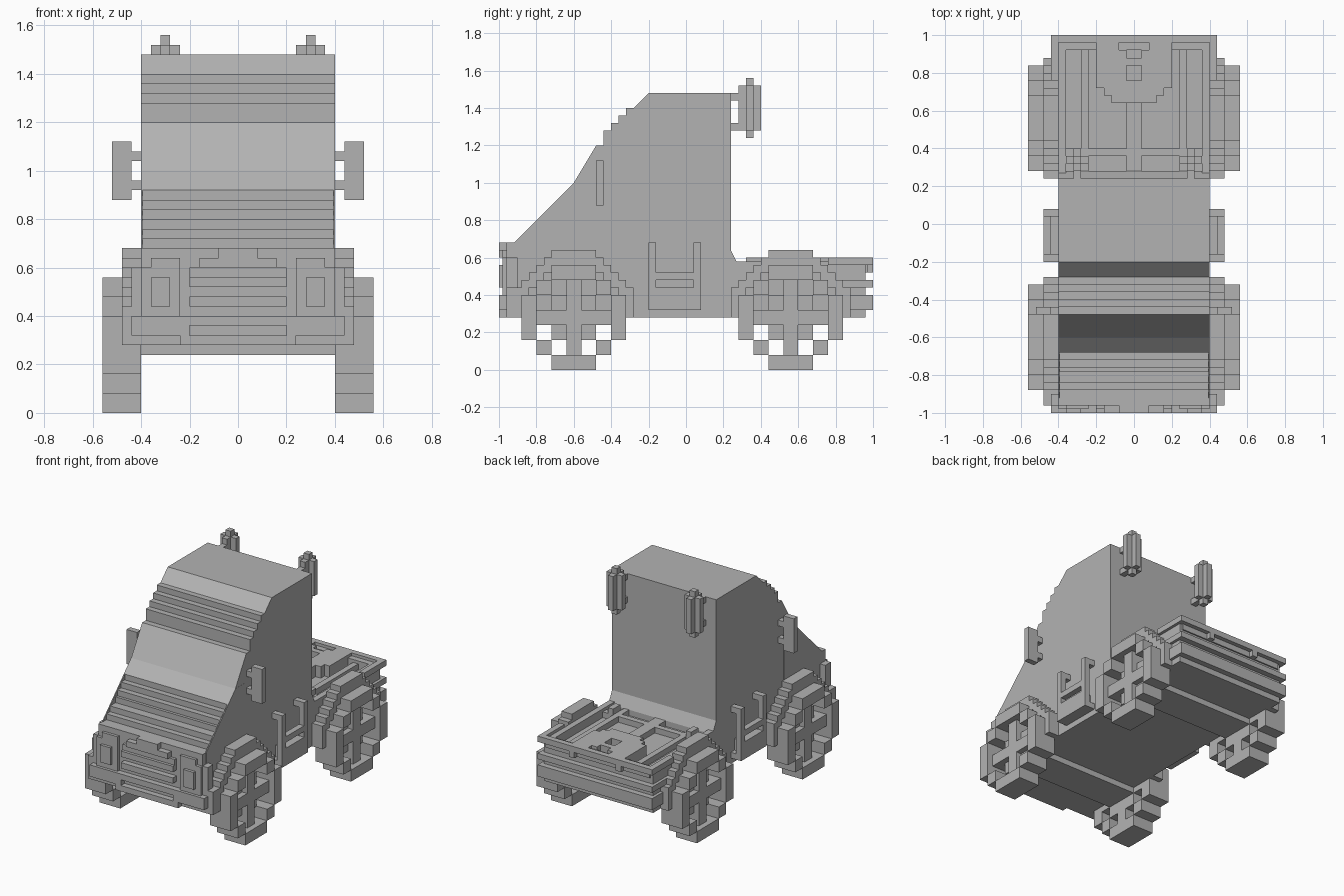
import bpy
import bmesh

if "Cube" in bpy.data.objects:
    bpy.data.objects.remove(bpy.data.objects["Cube"])

# One flat grey for the whole truck
grey = bpy.data.materials.new("plain grey")
grey.use_nodes = True
grey.diffuse_color = (0.45, 0.45, 0.45, 1)
grey.node_tree.nodes["Principled BSDF"].inputs["Base Color"].default_value = (0.45, 0.45, 0.45, 1)


def finish(name, bm):
    bmesh.ops.recalc_face_normals(bm, faces=bm.faces)
    mesh = bpy.data.meshes.new(name)
    bm.to_mesh(mesh)
    bm.free()
    mesh.materials.append(grey)
    obj = bpy.data.objects.new(name, mesh)
    bpy.context.collection.objects.link(obj)
    return obj


def blocks(name, boxes, mirror=False):
    """Boxes given as x0, x1, y0, y1, z0, z1, optionally repeated at -x."""
    bm = bmesh.new()
    for x0, x1, y0, y1, z0, z1 in boxes:
        for s in ((1, -1) if mirror else (1,)):
            vs = bmesh.ops.create_cube(bm, size=1)["verts"]
            for v in vs:
                v.co = (s * ((x0 + x1) / 2 + v.co.x * (x1 - x0)),
                        (y0 + y1) / 2 + v.co.y * (y1 - y0),
                        (z0 + z1) / 2 + v.co.z * (z1 - z0))
    return finish(name, bm)


def extrude_x(name, profile, x0, x1):
    """Extrude a (y, z) outline from x0 to x1."""
    bm = bmesh.new()
    face = bm.faces.new([bm.verts.new((x0, y, z)) for y, z in profile])
    new = bmesh.ops.extrude_face_region(bm, geom=[face])["geom"]
    bmesh.ops.translate(bm, vec=(x1 - x0, 0, 0),
                        verts=[v for v in new if isinstance(v, bmesh.types.BMVert)])
    return finish(name, bm)


# Cab with stepped bonnet, sloped windscreen and stepped roof edge
bonnet = [(-.92, .28), (-.92, .68), (-.88, .68), (-.88, .72), (-.84, .72), (-.84, .76),
          (-.78, .76), (-.78, .80), (-.76, .80), (-.76, .84), (-.72, .84), (-.72, .88),
          (-.68, .88), (-.68, .92)]
screen = [(-.60, 1.0), (-.48, 1.20), (-.44, 1.20), (-.44, 1.28), (-.40, 1.28), (-.40, 1.32),
          (-.36, 1.32), (-.36, 1.36), (-.32, 1.36), (-.32, 1.40), (-.28, 1.40), (-.20, 1.48)]
back = [(.24, 1.48), (.24, .64), (.28, .56), (.28, .28)]
extrude_x("cab", bonnet + screen + back, -.40, .40)

# Thin diagonal side panels that stand above the bonnet steps
for side, s in (("left", 1), ("right", -1)):
    extrude_x(side + "_bonnet_panel",
              [(-.92, .60), (-.92, .68), (-.60, 1.0), (-.50, 1.0), (-.50, .60)], s * .394, s * .401)

# Nose and grille
blocks("nose", [(-.40, .40, -.96, -.92, .28, .68)])
blocks("grille_bars", [(-.20, .20, -1, -.96, z, z + .04) for z in (.28, .36, .44, .52)])
blocks("grille_crown", [(-.20, .20, -.98, -.96, .56, .60), (-.16, .16, -1, -.96, .60, .64),
                        (-.08, .08, -1, -.96, .64, .68)])
blocks("headlights", [(.28, .36, -1, -.96, .44, .56)], True)
blocks("headlight_frames", [(.24, .40, -.98, -.96, .40, .60), (.24, .36, -.98, -.96, .60, .64)], True)
blocks("front_bumper", [(.24, .44, -1, -.92, .32, .40), (.20, .24, -1, -.96, .28, .40),
                        (.40, .48, -.96, -.90, .28, .44), (.40, .44, -.96, -.90, .44, .60)], True)

# Rear deck with raised rails and bumper bars
blocks("rear_deck", [(-.40, .40, .24, .96, .28, .52)])
blocks("deck_rails", [(.36, .40, .24, .96, .52, .58), (.24, .28, .24, .96, .52, .56),
                      (.28, .32, .32, .40, .52, .60)], True)
blocks("deck_cross_rails", [(-.04, .04, .24, .70, .52, .56), (-.40, .40, .36, .40, .52, .56)])
blocks("rear_bars", [(-.44, .44, .96, 1, z0, z1) for z0, z1 in
                     ((.32, .40), (.44, .48), (.56, .60))] + [(-.40, .40, .92, .97, .52, .58)])
blocks("rear_side_bars", [(.40, .44, .76, 1, z0, z1) for z0, z1 in
                          ((.32, .40), (.44, .48), (.56, .60))]
       + [(.40, .42, .76, .96, .28, .60)], True)

# Raised round cover with a square hole and a notch, built in rows
rows = [(.64, .68, 0, .12), (.68, .72, 0, .16), (.72, .76, 0, .20), (.76, .84, .04, .20),
        (.84, .88, 0, .20), (.88, .92, .04, .20), (.92, .96, .08, .20), (.96, 1, .16, .20)]
blocks("round_deck_cover", [(x0, x1, y0, y1, .52, .60) for y0, y1, x0, x1 in rows], True)

# Wheels, axles and stepped fenders
for place, cy in (("front", -.60), ("rear", .56)):
    tyre, arch = [], []
    for s in (1, -1):
        def z_pair(a, b):
            return tuple(sorted((.28 + s * a, .28 + s * b)))
        tyre.append((.40, .56, cy - .12, cy + .12) + z_pair(.20, .28))
        for t in (1, -1):
            y0, y1 = sorted((cy + t * .12, cy + t * .20))
            tyre.append((.40, .56, y0, y1) + z_pair(.12, .20))
        y0, y1 = sorted((cy + s * .20, cy + s * .28))
        tyre.append((.40, .56, y0, y1, .16, .40))
    blocks(place + "_tyres", tyre, True)
    blocks(place + "_hubs", [(.40, .48, cy - .12, cy + .12, .16, .40),
                             (.40, .52, cy - .04, cy + .04, .08, .48),
                             (.40, .52, cy - .20, cy + .20, .24, .32)], True)
    blocks(place + "_axle", [(-.40, .40, cy - .12, cy + .12, .24, .28)])
    for z0, z1, w in ((.28, .44, .32), (.44, .48, .28), (.48, .52, .24), (.52, .56, .20)):
        for t in (1, -1):
            y0, y1 = sorted((cy + t * w, cy + t * (w - .08)))
            arch.append((.40, .48, y0, y1, z0, z1))
    arch += [(.40, .48, cy - .16, cy + .16, .56, .60), (.40, .48, cy - .12, cy + .12, .60, .64)]
    blocks(place + "_fenders", arch, True)

# Door ladders with hooked tops
ladder = [(.40, .48, -.20, .08, .32, .36), (.40, .48, -.16, .04, .36, .44),
          (.44, .48, -.16, .04, .48, .52)]
for y in (-.20, .04):
    ladder += [(.44, .48, y, y + .04, .32, .68), (.40, .44, y, y + .04, .64, .68)]
blocks("door_ladders", ladder, True)

# Mirrors on two arms
blocks("mirrors", [(.44, .52, -.48, -.44, .88, 1.12), (.40, .44, -.48, -.44, .92, .96),
                   (.40, .44, -.48, -.44, 1.04, 1.08)], True)

# Fluted exhaust stacks with brackets to the cab
blocks("exhaust_stacks", [(.24, .36, .32, .36, 1.28, 1.52), (.28, .32, .28, .40, 1.28, 1.52),
                          (.28, .32, .32, .36, 1.24, 1.56), (.28, .32, .24, .28, 1.28, 1.32),
                          (.28, .32, .24, .28, 1.44, 1.48)], True)
